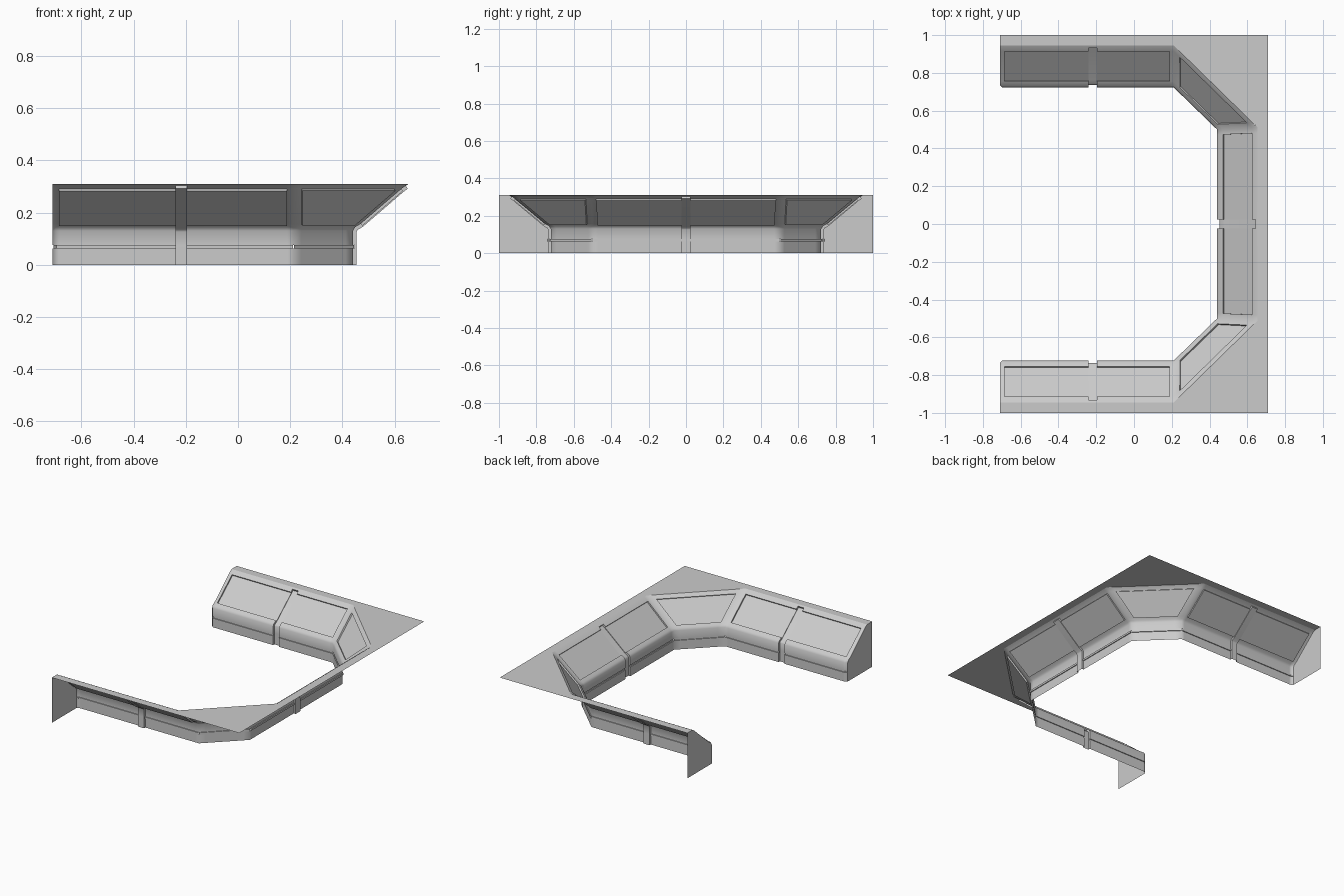
import bpy, bmesh, math
from mathutils import Vector

if "Cube" in bpy.data.objects:
    bpy.data.objects.remove(bpy.data.objects["Cube"])

# Cross-section rows: (0 = room-side foot line, 1 = top line, height)
PROFILE = [(0, 0), (0, .062), (0, .075), (0, .13), (.04, .144), (.14, .157),
           (.86, .29), (.94, .303), (1, .31)]
GROOVE_ROW, PANEL_ROW = 1, 5
GROOVE, PANEL, STRAP = .006, .010, .014

# Plan of half the U (mirrored in y): foot line and top line
FOOT = [Vector(p) for p in [(-.71, .735), (-.698, .723), (.21, .723), (.44, .5), (.44, 0)]]
TOP = [Vector(p) for p in [(-.71, .945), (-.698, .945), (.21, .945), (.655, .51), (.655, 0)]]

# Columns of each section: (fraction along, distance, kind of the strip that follows)
SECTIONS = [
    [(0, 0, ''), (1, 0, '')],
    [(0, 0, ''), (0, .013, 'panel'), (0, .458, 'strap'), (0, .503, 'panel'),
     (1, -.022, ''), (1, 0, '')],
    [(0, 0, ''), (0, .045, 'panel'), (1, -.038, ''), (1, 0, '')],
    [(0, 0, ''), (0, .028, 'panel'), (1, -.025, 'strap'), (1, 0, '')],
]


def finish(name, bm, smooth=False):
    bmesh.ops.remove_doubles(bm, verts=bm.verts, dist=.0002)
    me = bpy.data.meshes.new(name)
    bm.to_mesh(me)
    bm.free()
    ob = bpy.data.objects.new(name, me)
    bpy.context.collection.objects.link(ob)
    mod = ob.modifiers.new('mirror', 'MIRROR')
    mod.use_axis = (False, True, False)
    mod.merge_threshold = .0005
    if smooth:
        bpy.ops.object.select_all(action='DESELECT')
        ob.select_set(True)
        bpy.context.view_layer.objects.active = ob
        bpy.ops.object.shade_smooth_by_angle(angle=math.radians(50))
    return ob


def face(bm, pts):
    bm.faces.new([bm.verts.new(p) for p in pts])


def add_section(bm, k, cols):
    b0, b1, t0, t1 = FOOT[k], FOOT[k + 1], TOP[k], TOP[k + 1]
    u = (b1 - b0).normalized()
    n = Vector((-u.y, u.x))
    width = (t1 - b1).dot(n)

    def sink(j):
        # direction into the body at a profile row
        total = Vector((0, 0))
        for a in (j - 1, j):
            if 0 <= a < len(PROFILE) - 1:
                dh = (PROFILE[a + 1][0] - PROFILE[a][0]) * width
                dz = PROFILE[a + 1][1] - PROFILE[a][1]
                total += Vector((dz, -dh)).normalized()
        return total.normalized()

    def P(i, j, d):
        f, dist, _ = cols[i]
        t, z = PROFILE[j]
        a, b = b0.lerp(t0, t), b1.lerp(t1, t)
        s = sink(j)
        p = a.lerp(b, f) + (b - a).normalized() * dist + n * (s.x * d)
        return Vector((p.x, p.y, max(0, z + s.y * d)))

    def depth(i, j):
        kind = cols[i][2]
        if kind == 'strap' and j < len(PROFILE) - 2:
            return STRAP
        if kind == 'panel' and j == PANEL_ROW:
            return PANEL
        return GROOVE if j == GROOVE_ROW else 0

    nc, nr = len(cols) - 1, len(PROFILE) - 1
    for i in range(nc):
        for j in range(nr):
            d = depth(i, j)
            face(bm, [P(i, j, d), P(i + 1, j, d), P(i + 1, j + 1, d), P(i, j + 1, d)])
            # side walls of the recesses
            if i + 1 < nc and depth(i + 1, j) != d:
                e = depth(i + 1, j)
                face(bm, [P(i + 1, j, d), P(i + 1, j, e), P(i + 1, j + 1, e), P(i + 1, j + 1, d)])
            if j + 1 < nr and depth(i, j + 1) != d:
                e = depth(i, j + 1)
                face(bm, [P(i, j + 1, d), P(i + 1, j + 1, d), P(i + 1, j + 1, e), P(i, j + 1, e)])


# Inner wall with sloped, recessed panels
bm = bmesh.new()
for k, cols in enumerate(SECTIONS):
    add_section(bm, k, cols)
finish('console_wall', bm, smooth=True)

# Flat deck from the slope's top edge out to the rectangle
bm = bmesh.new()
rim = [Vector((p.x, p.y, .31)) for p in (TOP[0], TOP[2], TOP[3], TOP[4])]
outer = [Vector((x, y, .31)) for x, y in [(-.71, 1), (.21, 1), (.71, 1), (.71, .51), (.71, 0)]]
face(bm, [rim[0], rim[1], outer[1], outer[0]])
face(bm, [rim[1], rim[2], outer[2], outer[1]])
face(bm, [rim[2], outer[3], outer[2]])
face(bm, [rim[2], rim[3], outer[4], outer[3]])
finish('top_deck', bm)

# Closing plates at the open ends of the U
bm = bmesh.new()
pts = [FOOT[0].lerp(TOP[0], t).to_3d() + Vector((0, 0, z)) for t, z in PROFILE]
face(bm, pts + [Vector((-.71, 1, .31)), Vector((-.71, 1, 0))])
finish('end_plate', bm)
